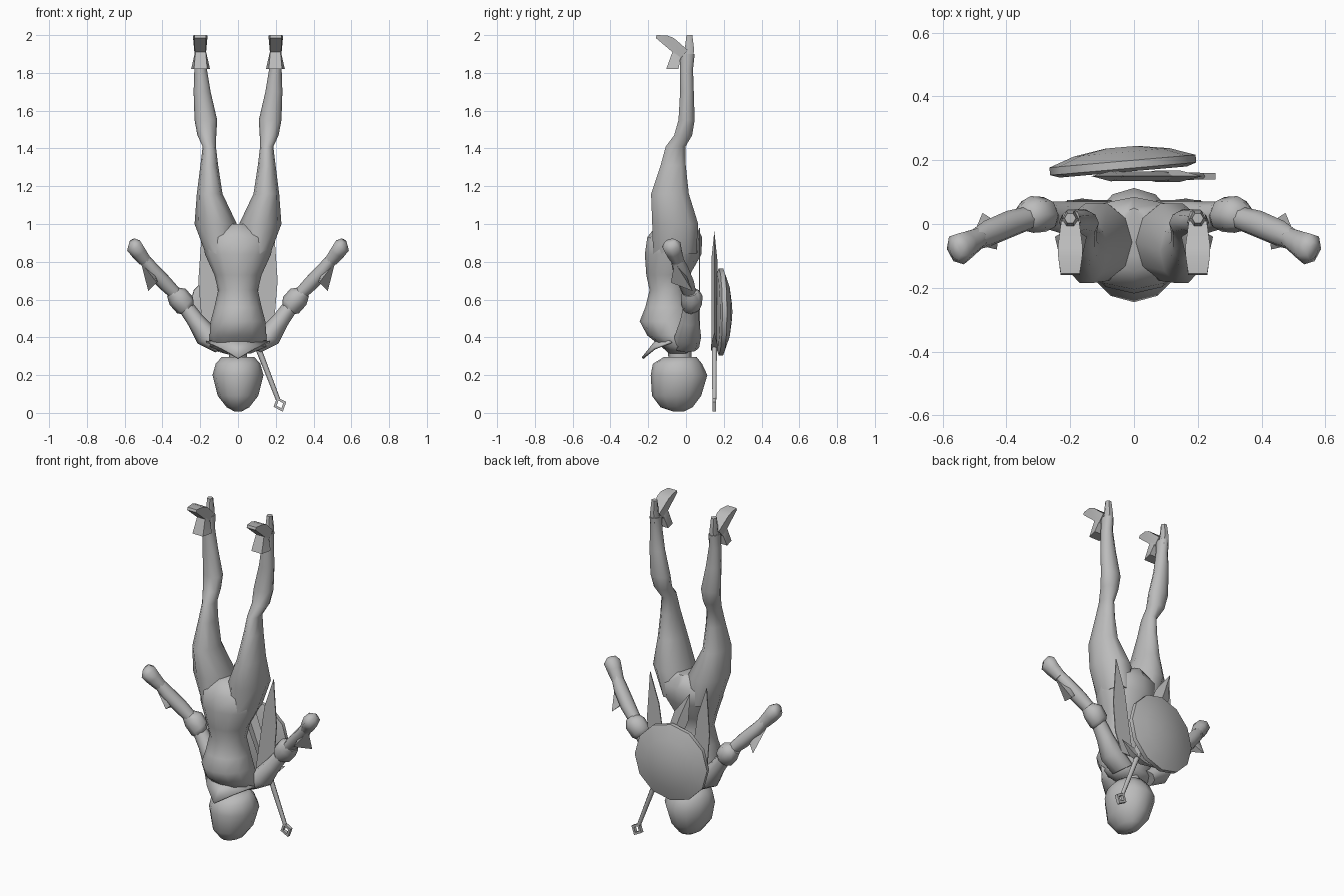
import bpy, bmesh, math
from mathutils import Vector

grey = bpy.data.materials.new("plain_grey")
grey.diffuse_color = (0.5, 0.5, 0.5, 1)


def finish(name, bm, angle=60):
    bmesh.ops.recalc_face_normals(bm, faces=bm.faces)
    me = bpy.data.meshes.new(name)
    bm.to_mesh(me)
    bm.free()
    me.materials.append(grey)
    ob = bpy.data.objects.new(name, me)
    bpy.context.collection.objects.link(ob)
    bpy.ops.object.select_all(action='DESELECT')
    ob.select_set(True)
    bpy.context.view_layer.objects.active = ob
    bpy.ops.object.shade_smooth_by_angle(angle=math.radians(angle))
    return ob


def loft(name, rings, sides=10, axis=(0, 0, 1), s=1):
    """Skin through elliptical rings (x, y, z, r1, r2) square to one axis."""
    a = Vector(axis).normalized()
    v = Vector((0, 1, 0))
    v = (v - a * v.dot(a)).normalized()
    u = v.cross(a)
    bm = bmesh.new()
    loops = []
    for x, y, z, r1, r2 in rings:
        loop = []
        for i in range(sides):
            t = 2 * math.pi * i / sides
            p = Vector((x, y, z)) + u * r1 * math.cos(t) + v * r2 * math.sin(t)
            loop.append(bm.verts.new((p.x * s, p.y, p.z)))
        loops.append(loop)
    for lo, hi in zip(loops, loops[1:]):
        for i in range(sides):
            j = (i + 1) % sides
            bm.faces.new((lo[i], lo[j], hi[j], hi[i]))
    bm.faces.new(loops[0])
    bm.faces.new(loops[-1])
    return finish(name, bm)


def hull(name, pts, s=1, angle=40):
    bm = bmesh.new()
    for x, y, z in pts:
        bm.verts.new((x * s, y, z))
    bmesh.ops.convex_hull(bm, input=bm.verts)
    return finish(name, bm, angle)


# Head, neck and torso
loft("head", [(0, -.04, .008, .02, .03), (0, -.05, .03, .06, .085), (0, -.05, .09, .107, .13),
              (0, -.037, .2, .135, .15), (0, -.045, .26, .118, .13), (0, -.03, .297, .085, .085)], 12)
loft("neck", [(0, -.03, .25, .045, .06), (0, -.035, .38, .05, .065)], 8)
loft("torso", [(0, -.04, .315, .07, .05), (0, -.04, .35, .15, .09), (0, -.07, .41, .15, .135),
               (0, -.1, .485, .145, .145), (0, -.095, .56, .125, .12), (0, -.095, .65, .105, .098),
               (0, -.095, .73, .125, .115), (0, -.068, .84, .175, .15), (0, -.06, .93, .19, .145),
               (0, -.05, 1.0, .06, .1)], 12)

# Pointed collar across the chest
bm = bmesh.new()
tip = bm.verts.new((0, -.235, .293))
mid = bm.verts.new((0, -.15, .4))
for s in (1, -1):
    a = bm.verts.new((s * .09, -.17, .345))
    b = bm.verts.new((s * .17, -.08, .38))
    bm.faces.new((tip, a, mid))
    bm.faces.new((a, b, mid))
collar = finish("collar", bm)
collar.modifiers.new("thickness", 'SOLIDIFY').thickness = .012

for s, side in ((1, "left"), (-1, "right")):
    # Leg
    loft(side + "_leg", [(.09, -.06, .84, .08, .12), (.118, -.057, 1.0, .112, .128),
                         (.15, -.085, 1.16, .068, .105), (.152, -.068, 1.31, .047, .07),
                         (.152, -.055, 1.41, .035, .055), (.165, -.015, 1.47, .05, .05),
                         (.17, .003, 1.55, .06, .045), (.19, .005, 1.7, .045, .038),
                         (.198, .003, 1.82, .033, .036), (.198, .008, 1.9, .03, .04)], 10, s=s)
    # Heel, toe and boot flap
    loft(side + "_heel", [(.198, .006, 1.87, .03, .038), (.2, .018, 1.93, .024, .028),
                          (.2, .018, 2.0, .018, .018)], 6, s=s)
    hull(side + "_toe", [(.2 + d * w, y, z) for d in (1, -1) for w, y, z in
                         ((.028, .01, 1.92), (.028, -.03, 1.875), (.03, -.07, 1.935), (.038, -.1, 1.998),
                          (.03, -.155, 2.0), (.03, -.16, 1.985), (.038, -.065, 1.985))], s)
    hull(side + "_boot_flap", [(.198 + d * w, y, z) for d in (1, -1) for w, y, z in
                               ((.05, -.04, 1.82), (.035, -.105, 1.82), (.025, -.065, 1.93),
                                (.025, -.025, 1.9))], s)
    # Upper arm, elbow cuff, forearm and hand
    loft(side + "_upper_arm", [(.08, .0, .35, .05, .07), (.165, .01, .405, .062, .07),
                               (.225, .02, .49, .046, .05), (.29, .03, .58, .04, .04)], 8, (.6, .05, .8), s)
    loft(side + "_elbow_cuff", [(.26, .025, .545, .035, .035), (.28, .03, .57, .06, .055),
                                (.32, .03, .615, .06, .058), (.35, .02, .64, .035, .04)], 8, (.7, -.1, .7), s)
    loft(side + "_forearm", [(.31, .025, .61, .032, .035), (.39, .0, .69, .04, .043),
                             (.46, -.03, .765, .038, .042), (.5, -.05, .82, .03, .033)], 8, (.7, -.3, .7), s)
    loft(side + "_hand", [(.49, -.045, .805, .035, .035), (.525, -.065, .85, .042, .045),
                          (.55, -.078, .885, .045, .052), (.56, -.085, .91, .02, .03)], 7, (.55, -.3, .8), s)
    hull(side + "_wrist_cuff", [(.515, -.06, .8), (.45, -.02, .78), (.475, .035, .645),
                                (.43, -.08, .69), (.42, .0, .7)], s)
    # Flat coat tail
    tail = [(.07, .4), (.15, .4), (.195, .52), (.21, .7), (.19, .98), (.13, .8)]
    hull(side + "_coat_tail", [(x, y, z) for x, z in tail for y in (.069, .075)], s, 20)

# Domed round shield, turned slightly
shield = loft("shield", [(0, 0, -.022, .2, .2), (0, 0, -.012, .23, .23), (0, 0, .012, .23, .23),
                         (0, 0, .04, .15, .15), (0, 0, .056, .05, .05)], 12)
shield.rotation_euler = (math.radians(-90), 0, math.radians(5))
shield.location = (-.035, .185, .535)

# Sword, built along a slanted line behind the back
base = Vector((.222, .15, .045))
along = Vector((-.36, 0, .93)).normalized()
across = Vector((.93, 0, .36)).normalized()


def on_sword(a, c, y=0):
    return base + along * a + across * c + Vector((0, y, 0))


hull("sword_blade", [on_sword(a, c, y) for a, c, y in
                     ((.34, .035, 0), (.34, -.035, 0), (.34, 0, .014), (.34, 0, -.014), (.82, .05, 0),
                      (.82, -.05, 0), (.82, 0, .016), (.82, 0, -.016), (.985, 0, 0))], angle=15)
loft("sword_grip", [(*on_sword(.03, 0), .012, .012), (*on_sword(.35, 0), .016, .016)], 6, along)
hull("sword_guard", [on_sword(a, c, y) for a, c, y in
                     ((.36, .13, 0), (.32, .04, .018), (.32, .04, -.018), (.37, .04, 0),
                      (.36, -.13, 0), (.32, -.04, .018), (.32, -.04, -.018), (.37, -.04, 0))])

# Open diamond pommel
bm = bmesh.new()
rows = []
for k in range(4):
    t = k * math.pi / 2
    rows.append([bm.verts.new(on_sword(r * 1.15 * math.cos(t), r * math.sin(t), y))
                 for r, y in ((.036, -.01), (.036, .01), (.019, .01), (.019, -.01))])
for k in range(4):
    p, q = rows[k], rows[(k + 1) % 4]
    for i in range(4):
        j = (i + 1) % 4
        bm.faces.new((p[i], p[j], q[j], q[i]))
finish("sword_pommel", bm, 30)
